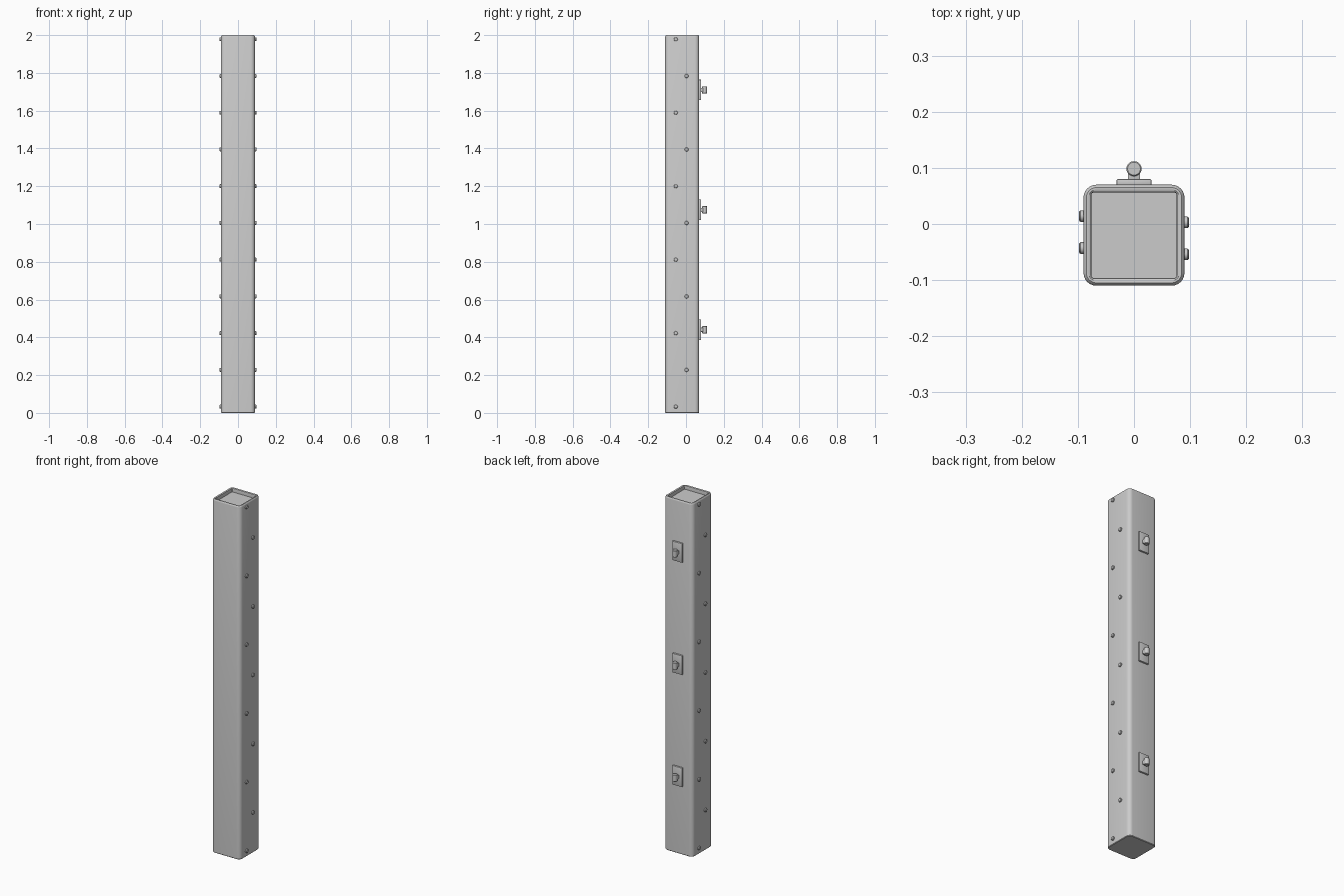
import bpy, bmesh, math
from mathutils import Vector

if "Cube" in bpy.data.objects:
    bpy.data.objects.remove(bpy.data.objects["Cube"])

CY = -0.02  # post axis in y


def finish(name, bm, angle=35):
    bmesh.ops.recalc_face_normals(bm, faces=bm.faces)
    me = bpy.data.meshes.new(name)
    bm.to_mesh(me)
    bm.free()
    ob = bpy.data.objects.new(name, me)
    bpy.context.collection.objects.link(ob)
    bpy.ops.object.select_all(action='DESELECT')
    bpy.context.view_layer.objects.active = ob
    ob.select_set(True)
    bpy.ops.object.shade_smooth_by_angle(angle=math.radians(angle))
    return ob


def rounded_square(h, r, z, seg=6):
    pts = []
    for k, (sx, sy) in enumerate([(1, 1), (-1, 1), (-1, -1), (1, -1)]):
        for i in range(seg + 1):
            a = math.pi / 2 * (k + i / seg)
            pts.append(Vector((sx * (h - r) + r * math.cos(a),
                               CY + sy * (h - r) + r * math.sin(a), z)))
    return pts


def lathe(name, profile, axis, origin, seg=16):
    """Stack of rings (radius, height) along an axis, capped at both ends."""
    bm = bmesh.new()
    q = Vector((0, 0, 1)).rotation_difference(Vector(axis))
    rings = [[bm.verts.new(q @ Vector((r * math.cos(2 * math.pi * i / seg),
                                       r * math.sin(2 * math.pi * i / seg), h)) + Vector(origin))
              for i in range(seg)] for r, h in profile]
    skin(bm, rings)
    return finish(name, bm)


def skin(bm, rings):
    for a, b in zip(rings, rings[1:]):
        n = len(a)
        for i in range(n):
            bm.faces.new((a[i], a[(i + 1) % n], b[(i + 1) % n], b[i]))
    bm.faces.new(rings[0])
    bm.faces.new(rings[-1])


def plate(name, size, loc, bevel):
    bm = bmesh.new()
    bmesh.ops.create_cube(bm, size=1)
    bmesh.ops.scale(bm, vec=size, verts=bm.verts)
    bmesh.ops.translate(bm, vec=loc, verts=bm.verts)
    bmesh.ops.bevel(bm, geom=bm.edges[:], offset=bevel, segments=2, affect='EDGES', profile=0.5)
    return finish(name, bm)


# Post: rounded square tube with rolled rim and sunken cap
bm = bmesh.new()
levels = [(0.087, 0.020, 0), (0.09, 0.023, 0.003), (0.09, 0.023, 1.992),
          (0.0885, 0.0215, 1.997), (0.085, 0.018, 2.0), (0.080, 0.010, 2.0),
          (0.077, 0.006, 1.998), (0.076, 0.004, 1.994), (0.076, 0.004, 1.978)]
skin(bm, [[bm.verts.new(p) for p in rounded_square(*lv)] for lv in levels])
finish("post", bm)

# Staggered bolts on both sides, rotated half a turn from each other
bolt = [(0.0105, -0.002), (0.0105, 0.005), (0.0085, 0.0075), (0.004, 0.0082)]
for i in range(11):
    y = -0.034 if i % 2 == 0 else 0.023
    for s, side in ((1, "right"), (-1, "left")):
        lathe(f"bolt_{side}_{i}", bolt, (s, 0, 0),
              (s * 0.09, CY + s * y, 0.033 + 0.1945 * i), 12)

# Three back brackets: plate, neck and upright barrel
barrel = [(0.0115, -0.019), (0.0135, -0.017), (0.0135, 0.017), (0.0115, 0.019)]
for i, z in enumerate((0.44, 1.075, 1.71)):
    plate(f"bracket_plate_{i}", (0.062, 0.012, 0.108), (0, 0.074, z), 0.002)
    plate(f"bracket_neck_{i}", (0.022, 0.018, 0.022), (0, 0.086, z), 0.002)
    lathe(f"bracket_barrel_{i}", barrel, (0, 0, 1), (0, 0.0985, z), 20)
